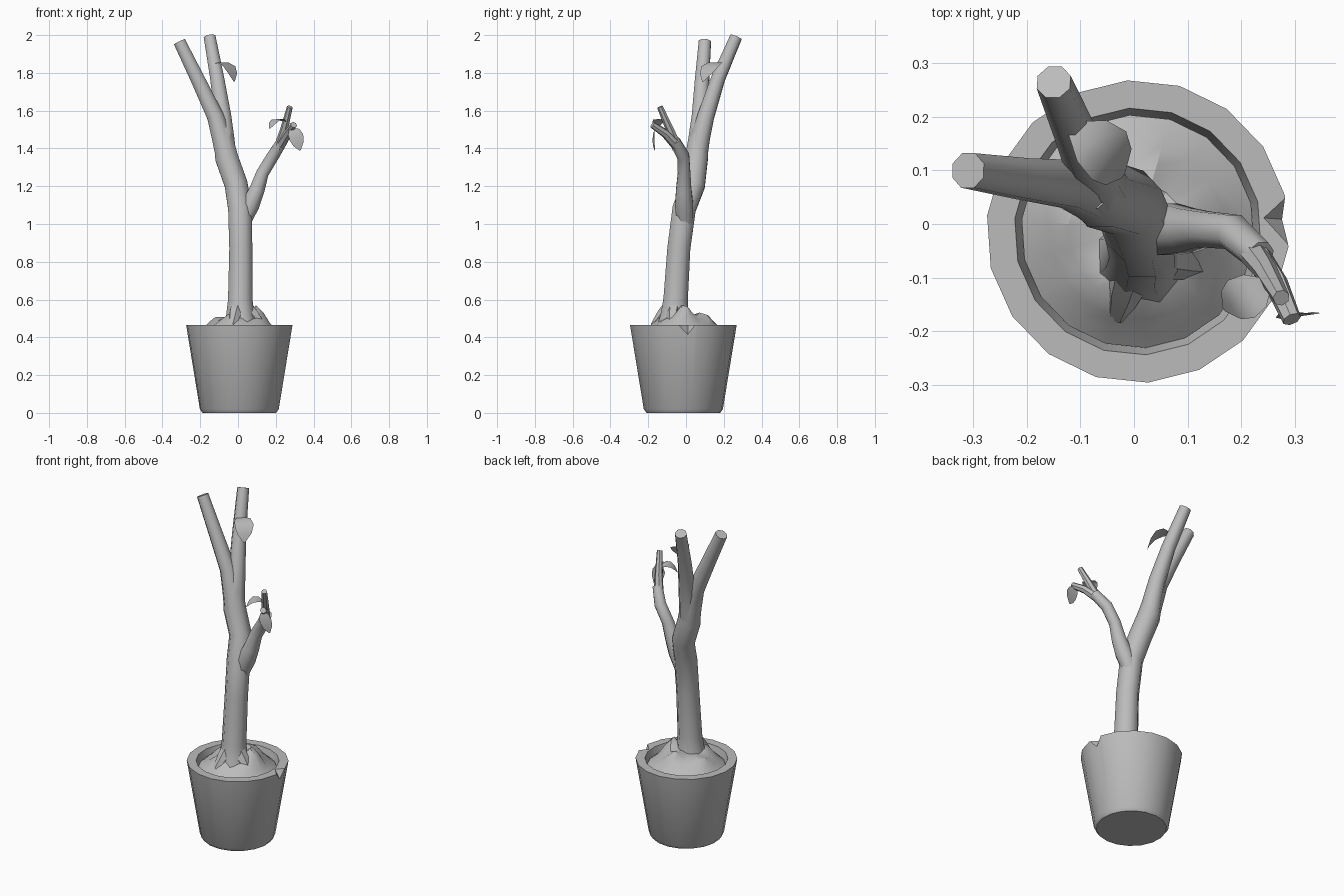
import bpy, bmesh, math
from mathutils import Vector

cube = bpy.data.objects.get("Cube")
if cube:
    bpy.data.objects.remove(cube, do_unlink=True)

GREY = (0.5, 0.5, 0.5, 1)
mat = bpy.data.materials.new("plain grey")
mat.use_nodes = True
mat.diffuse_color = GREY
mat.node_tree.nodes["Principled BSDF"].inputs["Base Color"].default_value = GREY

CENTRE = Vector((0.007, -0.014, 0))


def finish(name, bm, angle=40):
    bmesh.ops.recalc_face_normals(bm, faces=bm.faces)
    mesh = bpy.data.meshes.new(name)
    bm.to_mesh(mesh)
    bm.free()
    mesh.materials.append(mat)
    obj = bpy.data.objects.new(name, mesh)
    bpy.context.collection.objects.link(obj)
    bpy.ops.object.select_all(action='DESELECT')
    obj.select_set(True)
    bpy.context.view_layer.objects.active = obj
    if angle:
        bpy.ops.object.shade_smooth_by_angle(angle=math.radians(angle))
    return obj


def bridge(bm, rings, cap=True):
    n = len(rings[0])
    for a, b in zip(rings, rings[1:]):
        for i in range(n):
            j = (i + 1) % n
            bm.faces.new((a[i], a[j], b[j], b[i]))
    if cap:
        bm.faces.new(rings[0])
        bm.faces.new(rings[-1])


def limb(name, path, sides=8):
    """Tapered tube through points of x, y, z, radius."""
    bm = bmesh.new()
    pts = [Vector(p[:3]) for p in path]
    rings = []
    for i, p in enumerate(pts):
        d = (pts[min(i + 1, len(pts) - 1)] - pts[max(i - 1, 0)]).normalized()
        u = Vector((0, 1, 0)).cross(d).normalized()
        v = d.cross(u)
        ring = []
        for k in range(sides):
            t = math.tau * (k + 0.5) / sides
            ring.append(bm.verts.new(p + path[i][3] * (u * math.cos(t) + v * math.sin(t))))
        rings.append(ring)
    bridge(bm, rings)
    return finish(name, bm, 50)


def leaf(name, root, mid, tip, side):
    """Drooping leaf: narrow root, broad middle, pointed tip."""
    root, mid, tip, side = map(Vector, (root, mid, tip, side))
    bm = bmesh.new()
    rows = []
    for t, w in ((0, 0.25), (0.25, 0.85), (0.55, 1), (0.8, 0.75), (1, 0.1)):
        c = root * (1 - t) ** 2 + mid * 2 * t * (1 - t) + tip * t * t
        rows.append([bm.verts.new(c + side * w * s) for s in (-1, 0, 1)])
    for a, b in zip(rows, rows[1:]):
        for i in range(2):
            bm.faces.new((a[i], a[i + 1], b[i + 1], b[i]))
    return finish(name, bm)


# Pot: lathed wall with bevelled foot, flat rim and inner lip
bm = bmesh.new()
rings = []
for r, z in ((0.196, 0), (0.21, 0.02), (0.283, 0.465), (0.231, 0.465), (0.205, 0.36)):
    ring = []
    for k in range(18):
        t = math.radians(14 + 20 * k)
        ring.append(bm.verts.new(CENTRE + Vector((r * math.cos(t), r * math.sin(t), z))))
    rings.append(ring)
bridge(bm, rings)
pot = finish("pot", bm)

# Chip broken out of the rim
bm = bmesh.new()
for co in ((0.236, 0.012, 0.475), (0.32, -0.08, 0.475), (0.32, 0.09, 0.475), (0.32, 0.005, 0.35)):
    bm.verts.new(co)
bmesh.ops.convex_hull(bm, input=bm.verts)
cutter = finish("chip_cutter", bm, 0)
cutter.hide_render = True
bpy.context.view_layer.objects.active = pot
mod = pot.modifiers.new("chip", 'BOOLEAN')
mod.operation = 'DIFFERENCE'
mod.solver = 'EXACT'
mod.object = cutter
bpy.ops.object.modifier_apply(modifier=mod.name)
bpy.data.objects.remove(cutter, do_unlink=True)

# Soil mound with clods
CLODS = ((0.105, -0.01, 0.085, 0.05), (-0.03, -0.12, 0.05, 0.06), (0.02, 0.1, 0.05, 0.06),
         (-0.12, 0.02, 0.035, 0.05), (0.12, -0.11, 0.025, 0.05))
bm = bmesh.new()
rings = []
for r in (0.218, 0.195, 0.165, 0.13, 0.09, 0.05):
    ring = []
    for k in range(18):
        t = math.radians(14 + 20 * k)
        x, y = CENTRE.x + r * math.cos(t), CENTRE.y + r * math.sin(t)
        z = 0.425 + 0.08 * (1 - (r / 0.218) ** 2)
        for cx, cy, h, s in CLODS:
            z += h * math.exp(-((x - cx) ** 2 + (y - cy) ** 2) / (s * s))
        ring.append(bm.verts.new((x, y, z)))
    rings.append(ring)
bridge(bm, rings, cap=False)
bm.faces.new(rings[-1])
finish("soil", bm, 30)

# Trunk, its roots and the two tall branches
limb("trunk", [(0.015, -0.065, 0.42, 0.105), (0.012, -0.06, 0.52, 0.08), (0.012, -0.055, 0.6, 0.07),
               (0.015, -0.038, 0.87, 0.066), (0.01, -0.01, 1.08, 0.067), (-0.01, 0.04, 1.21, 0.066),
               (-0.06, 0.055, 1.35, 0.066), (-0.085, 0.075, 1.5, 0.05)])
limb("root_front", [(0.0, -0.07, 0.58, 0.04), (-0.015, -0.12, 0.52, 0.035), (-0.03, -0.17, 0.46, 0.02)], 6)
limb("root_left", [(0.03, -0.06, 0.58, 0.04), (0.085, -0.07, 0.51, 0.035), (0.13, -0.08, 0.46, 0.02)], 6)
limb("right_branch", [(-0.055, 0.05, 1.33, 0.062), (-0.085, 0.065, 1.45, 0.056), (-0.12, 0.075, 1.57, 0.048),
                      (-0.21, 0.085, 1.76, 0.041), (-0.31, 0.1, 1.965, 0.035)])
limb("back_branch", [(-0.06, 0.055, 1.33, 0.06), (-0.07, 0.075, 1.45, 0.055), (-0.08, 0.105, 1.57, 0.048),
                     (-0.11, 0.17, 1.77, 0.04), (-0.15, 0.265, 1.99, 0.034)])

# Low left twig and its fork
limb("left_branch", [(0.02, -0.005, 1.0, 0.045), (0.065, -0.01, 1.1, 0.052), (0.1, -0.012, 1.18, 0.044),
                     (0.13, -0.01, 1.27, 0.036), (0.185, -0.015, 1.36, 0.035), (0.235, -0.06, 1.44, 0.03)])
limb("twig_upper", [(0.215, -0.045, 1.4, 0.028), (0.245, -0.085, 1.5, 0.022), (0.275, -0.138, 1.62, 0.016)], 7)
limb("twig_lower", [(0.22, -0.045, 1.41, 0.028), (0.265, -0.11, 1.48, 0.023), (0.295, -0.178, 1.525, 0.018)], 7)

# Leaves with a short stalk each
leaf("leaf_top", (-0.115, 0.18, 1.85), (-0.035, 0.13, 1.88), (-0.02, 0.09, 1.755), (0.032, 0.045, 0))
leaf("leaf_inner", (0.25, -0.11, 1.54), (0.2, -0.14, 1.585), (0.168, -0.16, 1.505), (0.025, -0.035, 0))
leaf("leaf_outer", (0.28, -0.165, 1.505), (0.31, -0.18, 1.48), (0.33, -0.165, 1.39), (0.035, 0.005, 0.018))
